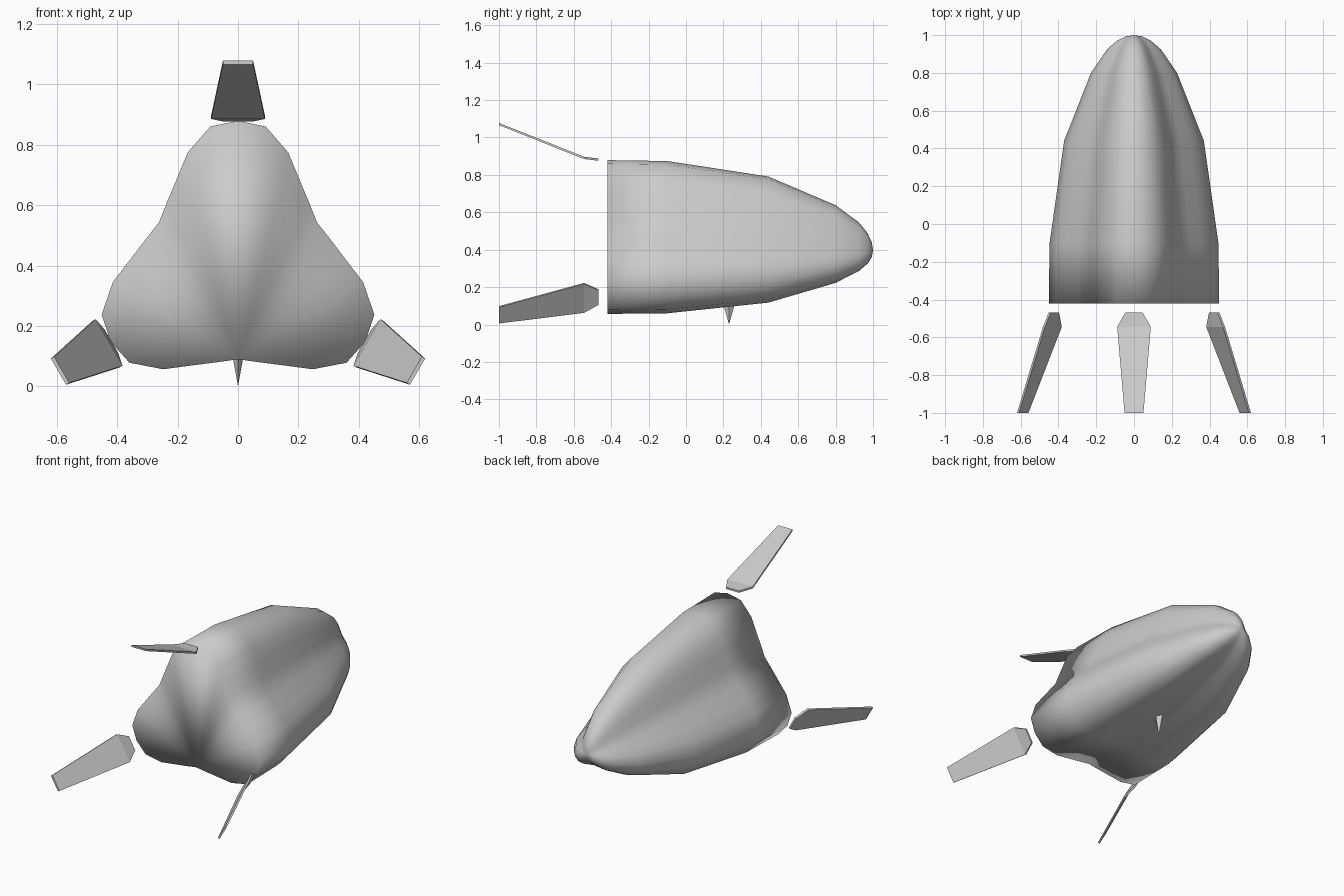
import bpy, bmesh, math
from mathutils import Matrix, Vector

if "Cube" in bpy.data.objects:
    bpy.data.objects.remove(bpy.data.objects["Cube"])

AXIS_Z = 0.392  # height of the hull's long axis


def make_object(name, bm, smooth=False):
    bmesh.ops.recalc_face_normals(bm, faces=bm.faces)
    for f in bm.faces:
        f.smooth = smooth
    me = bpy.data.meshes.new(name)
    bm.to_mesh(me)
    bm.free()
    ob = bpy.data.objects.new(name, me)
    bpy.context.collection.objects.link(ob)
    return ob


# Hull: three-lobed section, (angle off lobe, radius), scaled along y
half = [(0, 0.487), (11.1, 0.477), (23.5, 0.417), (33.7, 0.361), (48.8, 0.317), (60, 0.302)]
lobe = [(-a, r) for a, r in half[-2:0:-1]] + half
# start at the bottom valley so that vertex 0 is the fan centre of the rear cap
section = [(330 + 120 * k + a, r) for k in range(3) for a, r in lobe]
section = section[-1:] + section[:-1]
stations = [(-0.42, 1), (-0.1, 0.99), (0.44, 0.82), (0.8, 0.505),
            (0.925, 0.315), (0.97, 0.2), (0.993, 0.1)]

bm = bmesh.new()
rings = []
for y, s in stations:
    rings.append([bm.verts.new((s * r * math.cos(math.radians(a)), y,
                                AXIS_Z + s * r * math.sin(math.radians(a))))
                  for a, r in section])
n = len(section)
for r0, r1 in zip(rings, rings[1:]):
    for i in range(n):
        j = (i + 1) % n
        bm.faces.new((r0[i], r0[j], r1[j], r1[i]))
nose = bm.verts.new((0, 1, AXIS_Z + 0.005))
for i in range(n):
    bm.faces.new((rings[-1][i], rings[-1][(i + 1) % n], nose))
for i in range(1, n - 1):
    bm.faces.new((rings[0][0], rings[0][i], rings[0][i + 1]))
make_object("hull", bm, smooth=True)

# Tail fins: bent tapered plates, (y, half width, radius from axis)
fin = [(-0.468, 0.045, 0.484), (-0.545, 0.089, 0.493), (-1.0, 0.05, 0.674)]
THICK = 0.012
for k, name in enumerate(("top_fin", "left_fin", "right_fin")):
    bm = bmesh.new()
    rows = []
    for y, w, r in fin:
        rows.append([bm.verts.new((x, y, r + dz)) for x, dz in
                     ((-w, 0), (w, 0), (w, THICK), (-w, THICK))])
    for a, b in zip(rows, rows[1:]):
        for i in range(4):
            j = (i + 1) % 4
            bm.faces.new((a[i], a[j], b[j], b[i]))
    bm.faces.new(rows[0])
    bm.faces.new(rows[-1])
    turn = Matrix.Rotation(math.radians(-120 * k), 4, 'Y')
    bm.transform(Matrix.Translation((0, 0, AXIS_Z)) @ turn)
    make_object(name, bm)

# Belly spike: slim four-sided point hanging below the hull
bm = bmesh.new()
tip = bm.verts.new((0, 0.23, 0))
base = [bm.verts.new((x, 0.23 + y, 0.15)) for x, y in
        ((0.027, 0), (0, 0.042), (-0.027, 0), (0, -0.042))]
for i in range(4):
    bm.faces.new((base[i], base[(i + 1) % 4], tip))
bm.faces.new(base)
make_object("belly_spike", bm)
